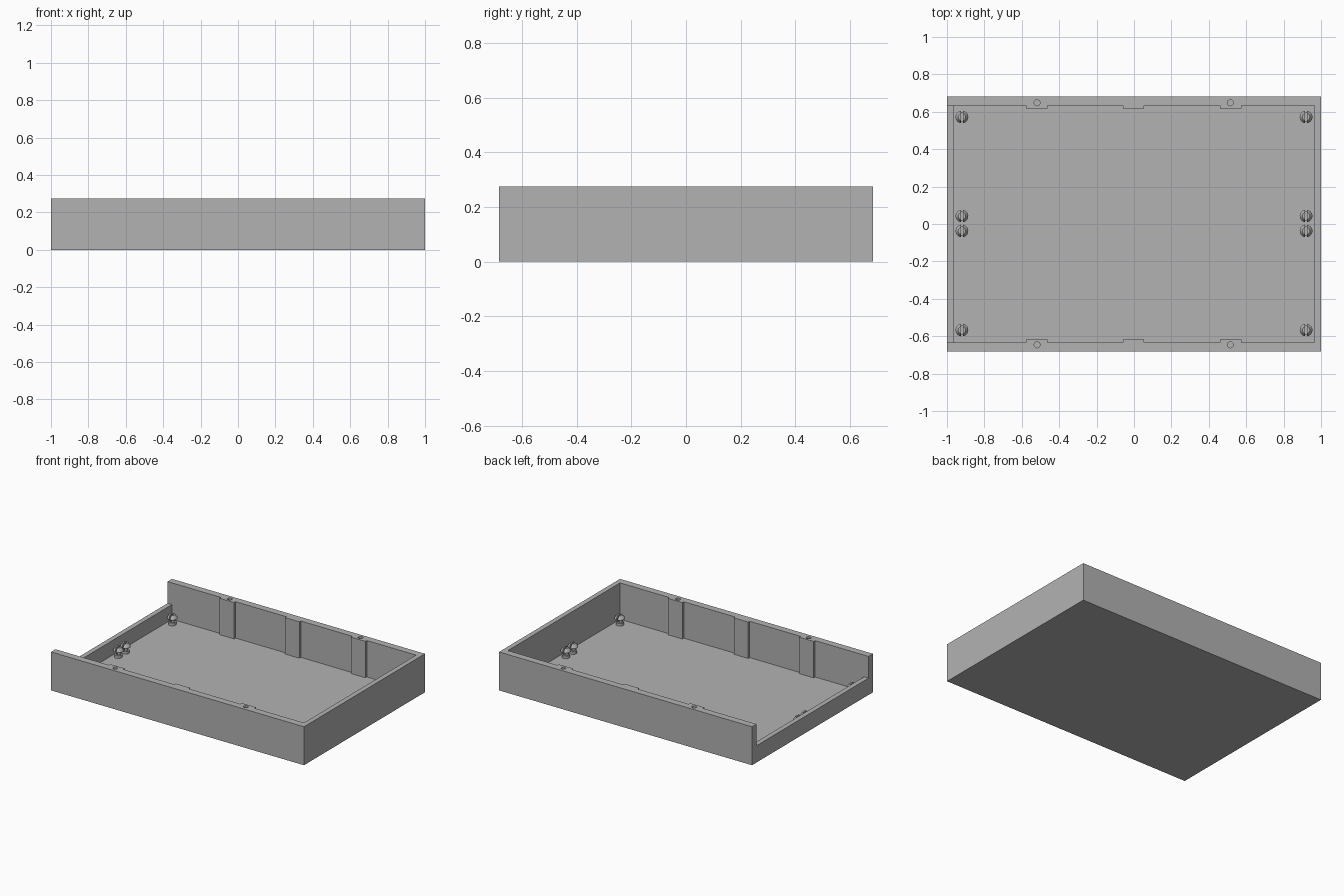
import bpy, bmesh, math
from mathutils import Vector

cube = bpy.data.objects.get("Cube")
if cube:
    bpy.data.objects.remove(cube, do_unlink=True)

grey = bpy.data.materials.new("plain_grey")
grey.use_nodes = True
GREY = (0.448, 0.448, 0.448, 1)
grey.diffuse_color = GREY
grey.node_tree.nodes["Principled BSDF"].inputs["Base Color"].default_value = GREY

HX, HY, H = 1.0, 0.683, 0.275       # outer half sizes and height
IX, IY = 0.965, 0.633               # inner half sizes
FLOOR, SILL, RIB = 0.015, 0.12, 0.016


def finish(name, bm):
    bmesh.ops.recalc_face_normals(bm, faces=bm.faces)
    mesh = bpy.data.meshes.new(name)
    bm.to_mesh(mesh)
    bm.free()
    mesh.materials.append(grey)
    obj = bpy.data.objects.new(name, mesh)
    bpy.context.collection.objects.link(obj)
    return obj


def prism(name, outline, z0, z1):
    bm = bmesh.new()
    face = bm.faces.new([bm.verts.new((x, y, z0)) for x, y in outline])
    ext = bmesh.ops.extrude_face_region(bm, geom=[face])
    top = [v for v in ext["geom"] if isinstance(v, bmesh.types.BMVert)]
    bmesh.ops.translate(bm, verts=top, vec=(0, 0, z1 - z0))
    return finish(name, bm)


def rect(x0, x1, y0, y1):
    return [(x0, y0), (x1, y0), (x1, y1), (x0, y1)]


def circle(cx, cy, r, n=24):
    return [(cx + r * math.cos(math.tau * i / n), cy + r * math.sin(math.tau * i / n))
            for i in range(n)]


def lathe(profile, n=24):
    bm = bmesh.new()
    verts = [bm.verts.new((r, 0, z)) for r, z in profile]
    edges = [bm.edges.new(pair) for pair in zip(verts, verts[1:])]
    bmesh.ops.spin(bm, geom=verts + edges, cent=(0, 0, 0), axis=(0, 0, 1),
                   angle=math.tau, steps=n, use_merge=False)
    bmesh.ops.remove_doubles(bm, verts=bm.verts, dist=0.0001)
    return bm


def carve(target, cutter):
    cutter.hide_render = True
    mod = target.modifiers.new("cut", "BOOLEAN")
    mod.operation, mod.solver, mod.object = "DIFFERENCE", "EXACT", cutter
    bpy.context.view_layer.objects.active = target
    bpy.ops.object.modifier_apply(modifier=mod.name)
    bpy.data.objects.remove(cutter, do_unlink=True)


# Cavity outline, stepping inward at the three ribs of each long wall
ribs = [(-0.578, -0.463), (-0.06, 0.053), (0.46, 0.575)]
front = [(-IX, -IY)]
for a, b in ribs:
    front += [(a, -IY), (a, RIB - IY), (b, RIB - IY), (b, -IY)]
front.append((IX, -IY))
cavity = front + [(x, -y) for x, y in reversed(front)]

# Tray body: cavity, open end above the low sill, screw holes in the rims
tray = prism("tray_body", rect(-HX, HX, -HY, HY), 0, H)
carve(tray, prism("cavity_cutter", cavity, FLOOR, H + 0.1))
carve(tray, prism("opening_cutter", rect(-HX - 0.1, -0.9, -IY, IY), SILL, H + 0.1))
for x in (-0.518, 0.515):
    for y in (-0.646, 0.648):
        carve(tray, prism("hole_cutter", circle(x, y, 0.016), H - 0.1, H + 0.1))

# Split snap pins on round collars along both ends
collar = [(0, 0.012), (0.026, 0.012), (0.026, 0.034), (0, 0.034)]
pin = [(0, 0.03), (0.017, 0.03), (0.017, 0.055), (0.034, 0.058),
       (0.034, 0.064), (0.02, 0.086), (0, 0.086)]


def half_pin():
    bm = lathe(pin)
    bmesh.ops.bisect_plane(bm, geom=bm.verts[:] + bm.edges[:] + bm.faces[:],
                           plane_co=(0.005, 0, 0), plane_no=(1, 0, 0), clear_inner=True)
    bmesh.ops.holes_fill(bm, edges=[e for e in bm.edges if e.is_boundary])
    return bm


collar_mesh = finish("pin_collar", lathe(collar))
pin_mesh = finish("snap_pin", half_pin())
pin_mesh.modifiers.new("other_half", "MIRROR")
for obj in (collar_mesh, pin_mesh):
    bpy.ops.object.select_all(action="DESELECT")
    obj.select_set(True)
    bpy.context.view_layer.objects.active = obj
    bpy.ops.object.shade_smooth_by_angle(angle=math.radians(30))

spots = [Vector((x, y, 0)) for x in (-0.92, 0.92) for y in (-0.567, -0.037, 0.043, 0.572)]
for obj in (collar_mesh, pin_mesh):
    obj.location = spots[0]
    for spot in spots[1:]:
        copy = obj.copy()
        copy.location = spot
        bpy.context.collection.objects.link(copy)
